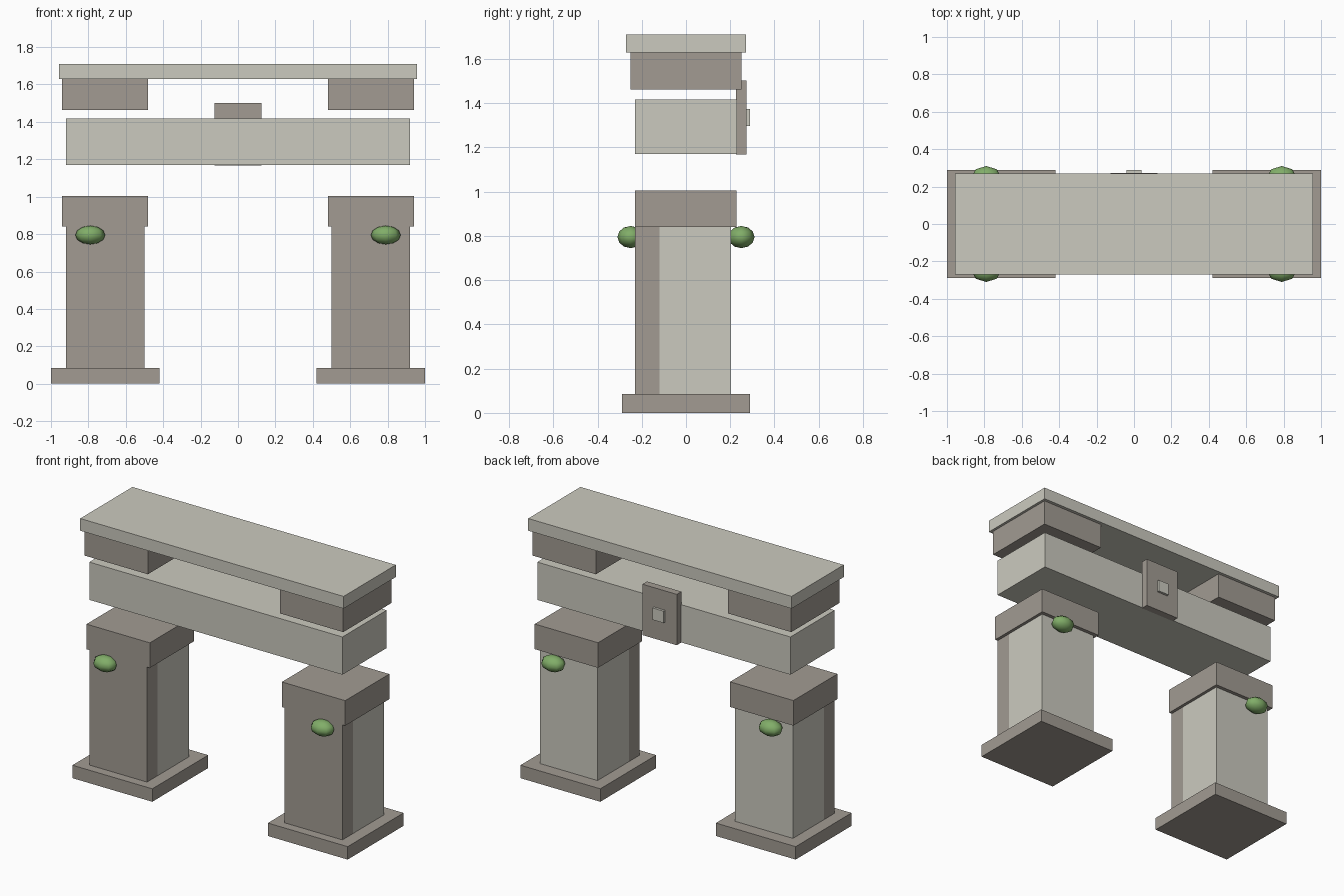
import bpy
import bmesh
from mathutils import Matrix, Vector

if "Cube" in bpy.data.objects:
    bpy.data.objects.remove(bpy.data.objects["Cube"])


def material(name, rgb):
    m = bpy.data.materials.new(name)
    m.diffuse_color = (*rgb, 1)
    m.use_nodes = True
    m.node_tree.nodes["Principled BSDF"].inputs["Base Color"].default_value = m.diffuse_color
    return m


LIGHT = material("pale_stone", (0.60, 0.59, 0.52))
DARK = material("dark_stone", (0.36, 0.33, 0.29))
GREEN = material("moss", (0.22, 0.42, 0.14))


def add(name, bm, mat):
    mesh = bpy.data.meshes.new(name)
    bm.to_mesh(mesh)
    bm.free()
    mesh.materials.append(mat)
    ob = bpy.data.objects.new(name, mesh)
    bpy.context.collection.objects.link(ob)
    return ob


def box(name, x, y, z, mat):
    """Box from (min, max) ranges."""
    bm = bmesh.new()
    size = [r[1] - r[0] for r in (x, y, z)]
    mid = Vector([(r[0] + r[1]) / 2 for r in (x, y, z)])
    bmesh.ops.create_cube(bm, size=1, matrix=Matrix.Translation(mid) @ Matrix.Diagonal((*size, 1)))
    return add(name, bm, mat)


def tuft(name, x, y, z):
    bm = bmesh.new()
    bmesh.ops.create_uvsphere(
        bm, u_segments=8, v_segments=6, radius=1,
        matrix=Matrix.Translation((x, y, z)) @ Matrix.Diagonal((0.08, 0.06, 0.05, 1)))
    for f in bm.faces:
        f.smooth = True
    return add(name, bm, GREEN)


# Pillars and the blocks stacked above them, once per side
for side, s in (("left", -1), ("right", 1)):
    def span(a, b):
        return sorted((s * a, s * b))

    box(f"{side}_plinth", span(0.42, 1.0), (-0.29, 0.29), (0, 0.085), DARK)
    box(f"{side}_pillar_front", span(0.50, 0.92), (-0.23, -0.12), (0.04, 0.86), DARK)
    box(f"{side}_pillar_back", span(0.50, 0.92), (-0.12, 0.204), (0.04, 0.86), LIGHT)
    box(f"{side}_pillar_cap", span(0.48, 0.94), (-0.23, 0.228), (0.84, 1.005), DARK)
    box(f"{side}_upper_block", span(0.48, 0.94), (-0.25, 0.25), (1.463, 1.63), DARK)
    # Moss tufts on the front and back of the pillar
    tuft(f"{side}_front_moss", s * 0.79, -0.25, 0.795)
    tuft(f"{side}_back_moss", s * 0.79, 0.25, 0.795)

# Lintel beam and top slab
box("lintel", (-0.92, 0.92), (-0.23, 0.23), (1.17, 1.418), LIGHT)
box("top_slab", (-0.957, 0.957), (-0.271, 0.271), (1.63, 1.71), LIGHT)

# Plaque on the back of the lintel
box("plaque", (-0.125, 0.125), (0.226, 0.274), (1.168, 1.502), DARK)
box("plaque_boss", (-0.04, 0.04), (0.26, 0.29), (1.297, 1.375), LIGHT)
